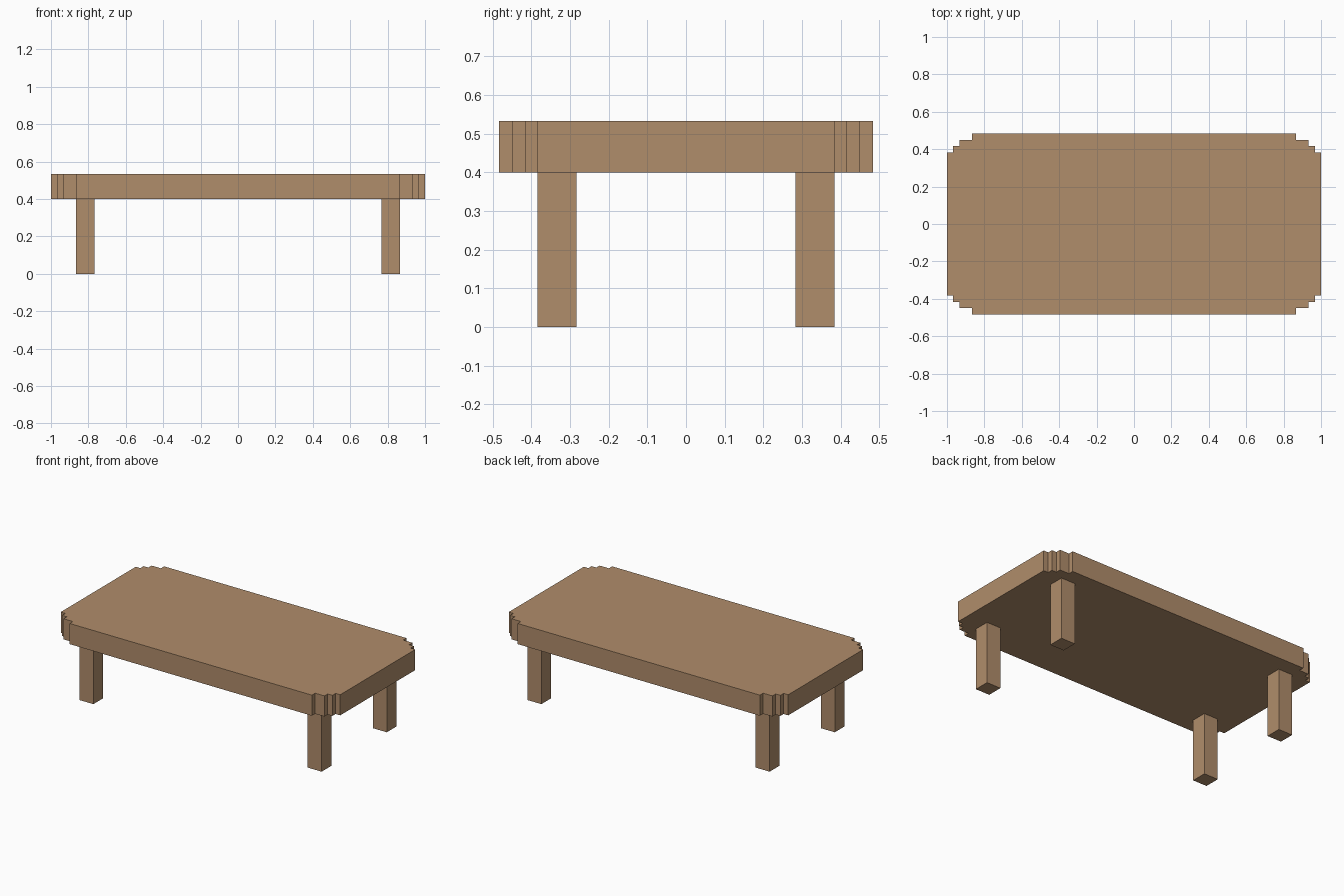
import bpy
import bmesh

if "Cube" in bpy.data.objects:
    bpy.data.objects.remove(bpy.data.objects["Cube"])

U = 1 / 30          # the model sits on a grid of 30 steps per unit
LEG_TOP, TOP = 12 * U, 16 * U

wood = bpy.data.materials.new("light brown wood")
wood.diffuse_color = (0.434, 0.266, 0.147, 1)
wood.use_nodes = True
wood.node_tree.nodes["Principled BSDF"].inputs["Base Color"].default_value = wood.diffuse_color


def prism(name, outline, z0, z1):
    """Extrude a counter-clockwise xy outline from z0 to z1."""
    bm = bmesh.new()
    face = bm.faces.new([bm.verts.new((x, y, z0)) for x, y in outline])
    new = bmesh.ops.extrude_face_region(bm, geom=[face])["geom"]
    verts = [v for v in new if isinstance(v, bmesh.types.BMVert)]
    bmesh.ops.translate(bm, verts=verts, vec=(0, 0, z1 - z0))
    bmesh.ops.recalc_face_normals(bm, faces=bm.faces)
    mesh = bpy.data.meshes.new(name)
    bm.to_mesh(mesh)
    bm.free()
    mesh.materials.append(wood)
    obj = bpy.data.objects.new(name, mesh)
    bpy.context.collection.objects.link(obj)
    return obj


# Tabletop: one stepped corner, mirrored into all four quadrants
corner = [(30, 11.5), (29, 11.5), (29, 12.5), (28, 12.5),
          (28, 13.5), (26, 13.5), (26, 14.5)]
outline = []
for sx, sy in ((1, 1), (-1, 1), (-1, -1), (1, -1)):
    steps = corner if sx * sy > 0 else corner[::-1]
    outline += [(sx * x * U, sy * y * U) for x, y in steps]
prism("tabletop", outline, LEG_TOP, TOP)

# Four square legs
for side, sx in (("left", -1), ("right", 1)):
    for end, sy in (("front", -1), ("back", 1)):
        cx, cy, h = sx * 24.5 * U, sy * 10 * U, 1.5 * U
        square = [(cx - h, cy - h), (cx + h, cy - h),
                  (cx + h, cy + h), (cx - h, cy + h)]
        prism(f"{end}_{side}_leg", square, 0, LEG_TOP)
